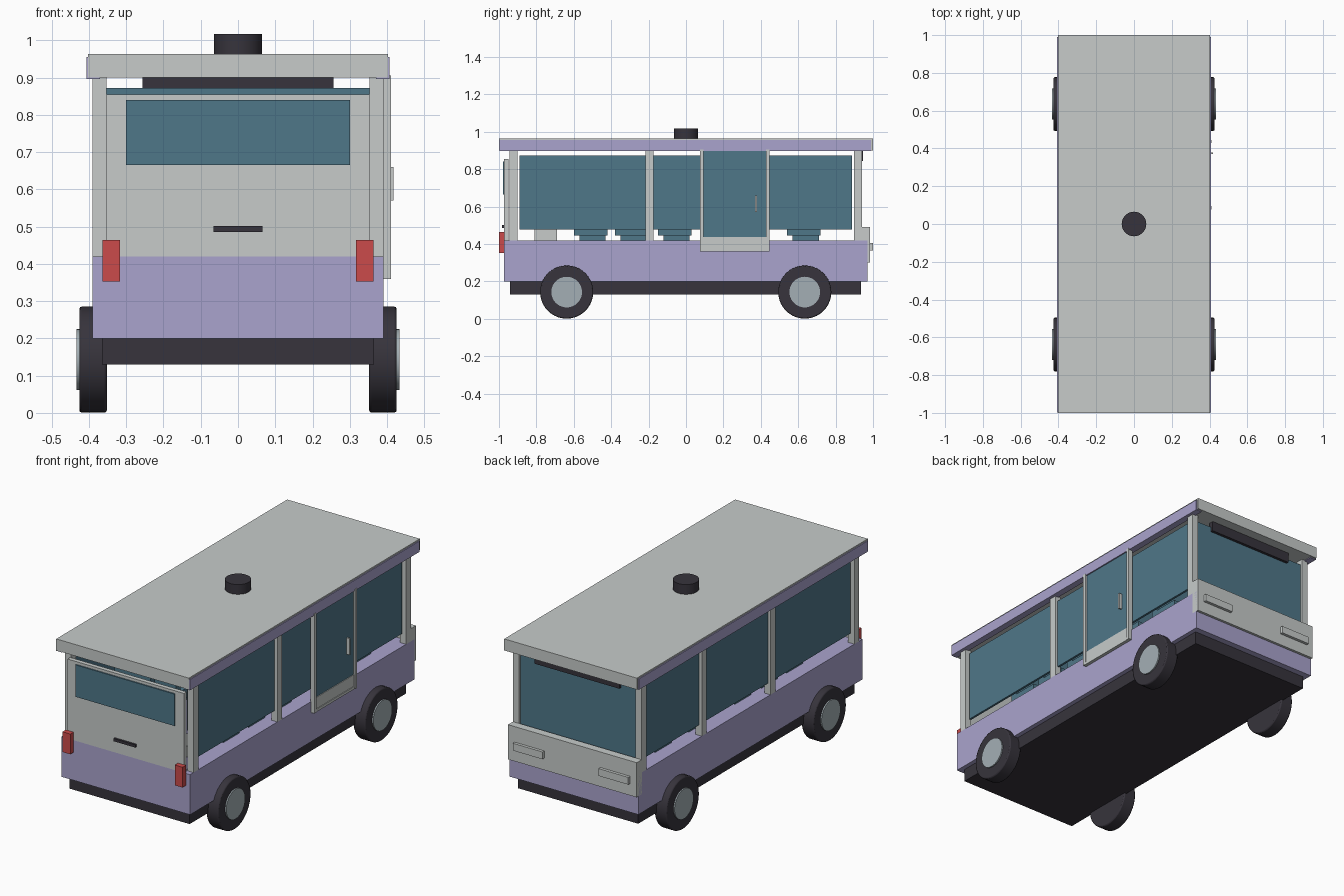
import bpy, math

if "Cube" in bpy.data.objects:
    bpy.data.objects.remove(bpy.data.objects["Cube"], do_unlink=True)


def material(name, r, g, b):
    m = bpy.data.materials.new(name)
    m.use_nodes = True
    m.diffuse_color = (r, g, b, 1)
    m.node_tree.nodes["Principled BSDF"].inputs["Base Color"].default_value = (r, g, b, 1)
    return m


grey = material("pale grey", 0.57, 0.60, 0.59)
lilac = material("lilac", 0.40, 0.37, 0.61)
teal = material("teal glass", 0.078, 0.184, 0.25)
dark = material("charcoal", 0.038, 0.034, 0.045)
red = material("lamp red", 0.60, 0.07, 0.07)
steel = material("hub steel", 0.37, 0.43, 0.46)


def box(name, mat, x, y, z):
    """Box from (min, max) ranges on each axis."""
    bpy.ops.mesh.primitive_cube_add(size=1)
    o = bpy.context.object
    o.name = name
    o.location = [(a + b) / 2 for a, b in (x, y, z)]
    o.scale = [b - a for a, b in (x, y, z)]
    bpy.ops.object.transform_apply(location=False, rotation=False, scale=True)
    o.data.materials.append(mat)
    return o


def pair(name, mat, x, y, z):
    """Box and its mirror image across x = 0."""
    box("left_" + name, mat, x, y, z)
    box("right_" + name, mat, (-x[1], -x[0]), y, z)


def cylinder(name, mat, radius, depth, loc, rot=(0, 0, 0), bevel=0):
    bpy.ops.mesh.primitive_cylinder_add(vertices=40, radius=radius, depth=depth,
                                        location=loc, rotation=rot)
    o = bpy.context.object
    o.name = name
    o.data.materials.append(mat)
    if bevel:
        b = o.modifiers.new("edge", "BEVEL")
        b.width, b.segments = bevel, 2
    bpy.ops.object.shade_smooth_by_angle(angle=math.radians(35))


# Lower body, chassis and roof
box("chassis", dark, (-0.365, 0.365), (-0.94, 0.935), (0.13, 0.2))
box("lower_body", lilac, (-0.39, 0.39), (-0.972, 0.97), (0.2, 0.42))
box("roof", grey, (-0.402, 0.402), (-1, 1), (0.9, 0.963))
pair("roof_trim", lilac, (0.37, 0.407), (-0.997, 0.99), (0.896, 0.955))
cylinder("roof_vent", dark, 0.065, 0.055, (0, 0, 0.989))

# Pillars
for label, y in (("rear", -0.922), ("middle", -0.195), ("front", 0.92)):
    pair(label + "_pillar", grey, (0.353, 0.39), (y - 0.021, y + 0.021), (0.42, 0.9))
box("right_extra_pillar", grey, (-0.39, -0.353), (0.38, 0.42), (0.42, 0.9))

# Side glass
pair("side_window", teal, (0.362, 0.374), (-0.89, 0.887), (0.478, 0.872))

# Door on the left side
box("door_glass", teal, (0.385, 0.4), (0.09, 0.435), (0.437, 0.9))
box("door_lower_panel", grey, (0.385, 0.404), (0.09, 0.435), (0.37, 0.437))
for label, y in (("rear", 0.085), ("front", 0.437)):
    box("door_frame_" + label, grey, (0.385, 0.41), (y - 0.009, y + 0.009), (0.36, 0.905))
box("door_sill", grey, (0.385, 0.408), (0.08, 0.44), (0.36, 0.375))
box("door_handle", grey, (0.4, 0.418), (0.37, 0.379), (0.57, 0.66))

# Tail panel with window, handle and lamps
box("tail_panel", grey, (-0.353, 0.353), (-0.972, -0.948), (0.42, 0.855))
box("tail_window", teal, (-0.3, 0.3), (-0.979, -0.971), (0.665, 0.84))
box("tail_handle", dark, (-0.066, 0.066), (-0.984, -0.971), (0.486, 0.501))
pair("tail_lamp", red, (0.317, 0.364), (-1, -0.97), (0.353, 0.464))

# Nose with windscreen, sign and headlights
box("nose_panel", grey, (-0.39, 0.39), (0.94, 0.984), (0.3, 0.49))
box("windscreen", teal, (-0.353, 0.353), (0.914, 0.93), (0.478, 0.872))
box("sign_board", dark, (-0.257, 0.257), (0.92, 0.945), (0.845, 0.9))
pair("headlight", grey, (0.17, 0.35), (0.98, 1), (0.365, 0.405))

# Seats and rear locker
for i, y in enumerate((-0.51, -0.29, -0.06, 0.34, 0.63)):
    pair(f"seat_base_{i}", teal, (0.13, 0.31), (y - 0.06, y + 0.08), (0.42, 0.45))
    pair(f"seat_cushion_{i}", teal, (0.11, 0.33), (y - 0.09, y + 0.09), (0.445, 0.5))
    pair(f"seat_back_{i}", teal, (0.11, 0.33), (y - 0.09, y - 0.05), (0.5, 0.7))
box("rear_locker", grey, (-0.3, 0.3), (-0.81, -0.69), (0.42, 0.48))

# Wheels
for side in (-1, 1):
    for label, y in (("rear", -0.638), ("front", 0.635)):
        name = ("left_" if side > 0 else "right_") + label
        turn = (0, math.pi / 2, 0)
        cylinder(name + "_tyre", dark, 0.142, 0.074, (side * 0.389, y, 0.143), turn, 0.006)
        cylinder(name + "_hub", steel, 0.082, 0.03, (side * 0.418, y, 0.143), turn)
